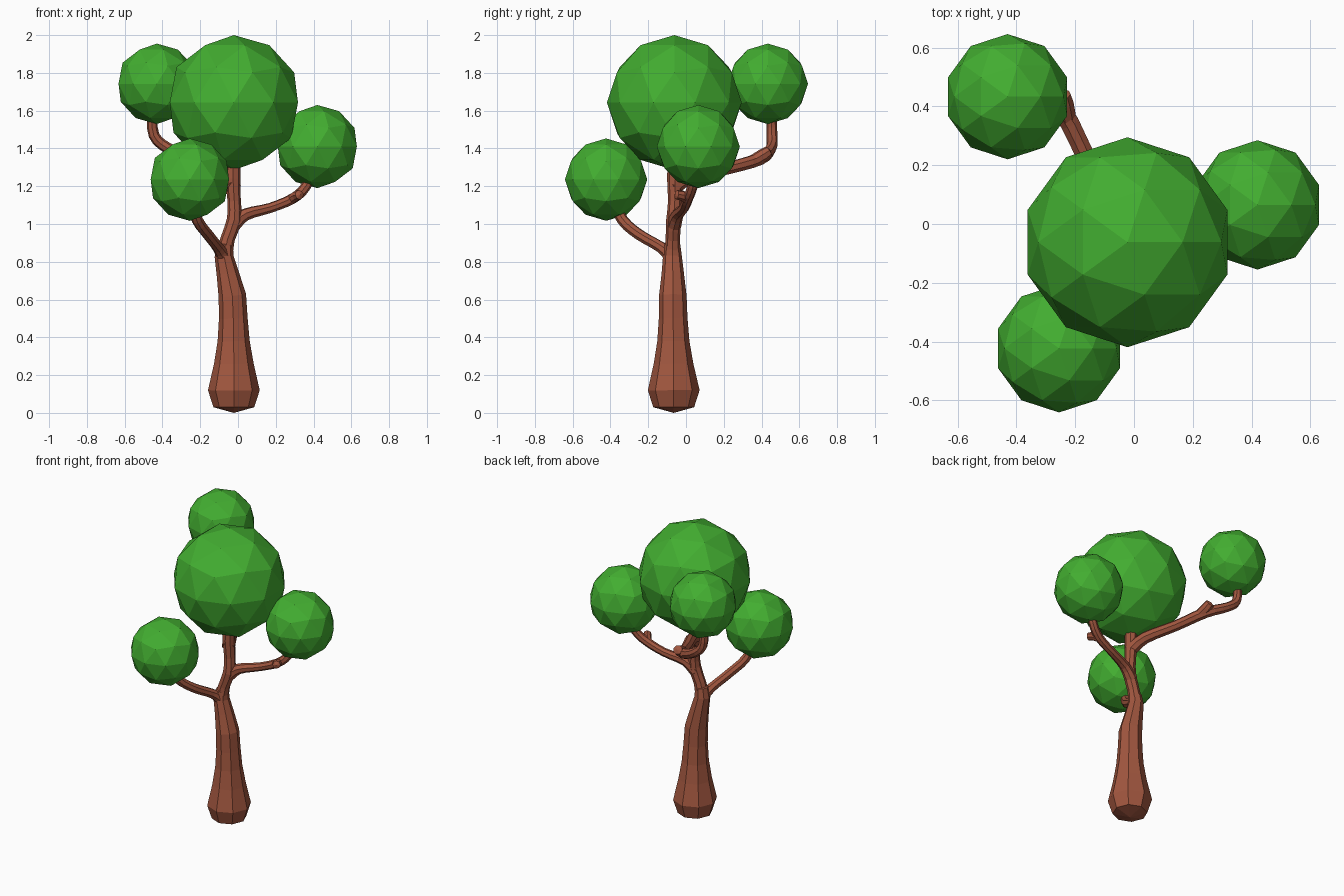
import bpy, bmesh
from math import sin, cos, tau
from mathutils import Vector

if "Cube" in bpy.data.objects:
    bpy.data.objects.remove(bpy.data.objects["Cube"])


def material(name, color):
    m = bpy.data.materials.new(name)
    m.diffuse_color = (*color, 1)
    m.use_nodes = True
    m.node_tree.nodes["Principled BSDF"].inputs["Base Color"].default_value = m.diffuse_color
    return m


BARK = material("bark", (0.36, 0.095, 0.05))
LEAF = material("leaf", (0.055, 0.42, 0.03))
SIDES = 8


def smooth_path(pts, steps):
    """Catmull-Rom resampling of (x, y, z, radius) points."""
    p = [Vector(q) for q in pts]
    p = [2 * p[0] - p[1]] + p + [2 * p[-1] - p[-2]]
    out = []
    for a, b, c, d in zip(p, p[1:], p[2:], p[3:]):
        for i in range(steps):
            t = i / steps
            out.append(0.5 * (2 * b + (c - a) * t + (2 * a - 5 * b + 4 * c - d) * t * t
                              + (3 * b - a - 3 * c + d) * t ** 3))
    return out + [p[-2]]


def tube(name, pts, steps=1, dome=0.01):
    """Eight-sided flat-shaded limb swept along a path, with slightly domed ends."""
    path = smooth_path(pts, steps)
    pos = [q.to_3d() for q in path]
    n = len(pos)
    tan = [(pos[min(i + 1, n - 1)] - pos[max(i - 1, 0)]).normalized() for i in range(n)]
    bm = bmesh.new()
    quat = Vector((0, 0, 1)).rotation_difference(tan[0])
    rings = []
    for i in range(n):
        if i:
            quat = tan[i - 1].rotation_difference(tan[i]) @ quat
        r = path[i][3]
        rings.append([bm.verts.new(pos[i] + quat @ Vector(
            (r * cos(tau * k / SIDES), r * sin(tau * k / SIDES), 0))) for k in range(SIDES)])
    ends = [bm.verts.new(pos[0] - tan[0] * dome), bm.verts.new(pos[-1] + tan[-1] * dome)]
    for k in range(SIDES):
        j = (k + 1) % SIDES
        for a, b in zip(rings, rings[1:]):
            bm.faces.new((a[k], a[j], b[j], b[k]))
        bm.faces.new((ends[0], rings[0][j], rings[0][k]))
        bm.faces.new((ends[1], rings[-1][k], rings[-1][j]))
    bmesh.ops.recalc_face_normals(bm, faces=bm.faces)
    me = bpy.data.meshes.new(name)
    bm.to_mesh(me)
    bm.free()
    me.materials.append(BARK)
    bpy.context.collection.objects.link(bpy.data.objects.new(name, me))


def foliage(name, center, radius):
    bpy.ops.mesh.primitive_ico_sphere_add(subdivisions=2, radius=radius, location=center)
    ob = bpy.context.object
    ob.name = name
    ob.data.materials.append(LEAF)


# Trunk: flared rounded foot, narrowing and leaning to the first fork
tube("trunk", [(-.022, -.065, .03, .108), (-.022, -.065, .12, .137), (-.022, -.066, .26, .105),
               (-.023, -.067, .38, .085), (-.025, -.068, .5, .076), (-.03, -.07, .62, .073),
               (-.055, -.07, .74, .059), (-.074, -.072, .83, .05), (-.068, -.072, .89, .042)],
     dome=.03)

# Upper stem, continuing into the big crown
tube("upper_stem", [(-.076, -.072, .82, .047), (-.055, -.07, .92, .038), (-.02, -.065, 1.02, .04),
                    (-.02, -.06, 1.12, .035), (-.027, -.06, 1.24, .04), (-.022, -.06, 1.4, .035)], 2)

# Front-left branch
tube("front_branch", [(-.07, -.07, .82, .042), (-.105, -.13, .875, .031), (-.16, -.25, .945, .03),
                      (-.215, -.335, 1.02, .03), (-.25, -.39, 1.13, .027)], 3)

# Right branch with a short cut-off stub at its bend
tube("right_branch", [(-.03, -.065, .99, .04), (.04, -.045, 1.05, .033), (.17, -.01, 1.085, .027),
                      (.29, .01, 1.135, .028), (.36, .035, 1.2, .027), (.41, .06, 1.32, .025)], 3)
tube("right_stub", [(.28, .01, 1.13, .026), (.31, -.02, 1.15, .028), (.325, -.05, 1.155, .025)])

# Back-left branch with its stub
tube("back_branch", [(-.025, -.07, 1.19, .042), (-.065, .03, 1.255, .038), (-.16, .22, 1.295, .034),
                     (-.25, .39, 1.345, .035), (-.37, .45, 1.4, .03), (-.445, .455, 1.47, .029),
                     (-.455, .45, 1.6, .027)], 3)
tube("back_stub", [(-.23, .36, 1.335, .034), (-.24, .41, 1.365, .035), (-.245, .44, 1.385, .03)])

# Foliage balls
foliage("crown_foliage", (-.022, -.062, 1.643), .357)
foliage("back_foliage", (-.43, .433, 1.742), .213)
foliage("right_foliage", (.42, .065, 1.41), .22)
foliage("front_foliage", (-.255, -.423, 1.235), .218)
